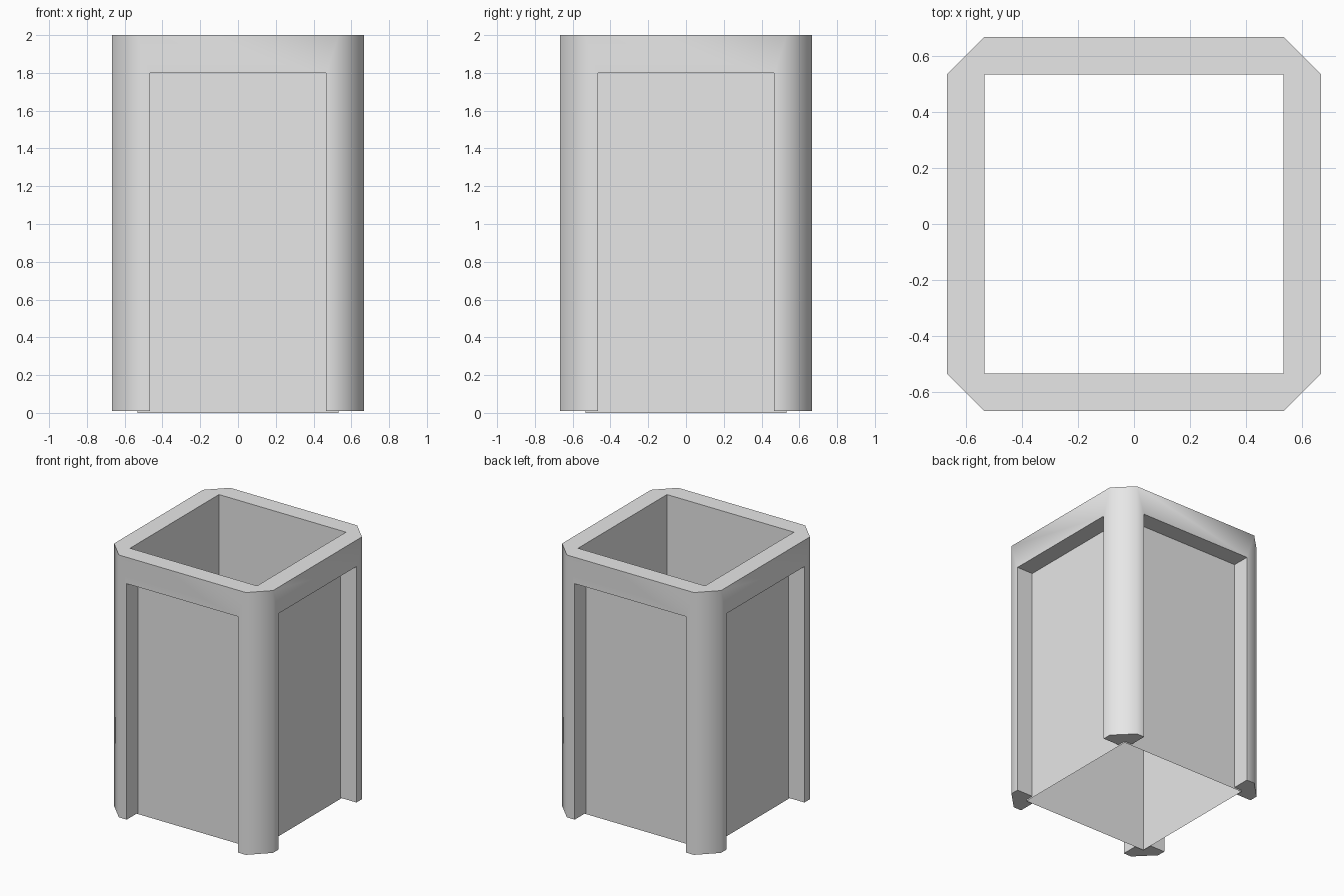
import bpy, bmesh, math
from mathutils import Matrix, Vector

if "Cube" in bpy.data.objects:
    bpy.data.objects.remove(bpy.data.objects["Cube"])

OUT, INN, GAP = 0.667, 0.533, 0.467   # outer face, inner face, half opening
BOT, LINTEL, TOP = 0.01, 1.8, 2.0

grey = bpy.data.materials.new("light grey")
grey.diffuse_color = (0.8, 0.8, 0.8, 1)
grey.use_nodes = True
grey.node_tree.nodes["Principled BSDF"].inputs["Base Color"].default_value = grey.diffuse_color


def build(name, faces, smooth):
    """Repeat one side's faces around the four sides and weld them."""
    bm = bmesh.new()
    for k in range(4):
        rot = Matrix.Rotation(k * math.pi / 2, 3, 'Z')
        for f in faces:
            bm.faces.new([bm.verts.new(rot @ Vector(p)) for p in f])
    bmesh.ops.remove_doubles(bm, verts=bm.verts, dist=1e-4)
    bmesh.ops.recalc_face_normals(bm, faces=bm.faces)
    me = bpy.data.meshes.new(name)
    bm.to_mesh(me)
    bm.free()
    me.materials.append(grey)
    if smooth:
        me.shade_smooth()
        me.set_sharp_from_angle(angle=math.radians(50))
    ob = bpy.data.objects.new(name, me)
    bpy.context.collection.objects.link(ob)
    return ob


def arch(y):
    """Doorway-shaped face: two legs and the band above."""
    pts = [(-INN, BOT), (-GAP, BOT), (-GAP, LINTEL), (GAP, LINTEL),
           (GAP, BOT), (INN, BOT), (INN, TOP), (-INN, TOP)]
    return [(x, y, z) for x, z in pts]


def flat(z, pts):
    return [(x, y, z) for x, y in pts]


def reveal(a, b):
    """Strip between outer and inner face along an opening edge."""
    return [(a[0], -OUT, a[1]), (b[0], -OUT, b[1]),
            (b[0], -INN, b[1]), (a[0], -INN, a[1])]


# Frame: chamfered corner legs joined by a top band
frame_side = [
    arch(-OUT), arch(-INN),
    [(INN, -OUT, BOT), (OUT, -INN, BOT), (OUT, -INN, TOP), (INN, -OUT, TOP)],
    flat(TOP, [(-INN, -OUT), (INN, -OUT), (INN, -INN), (-INN, -INN)]),
    flat(TOP, [(INN, -OUT), (OUT, -INN), (INN, -INN)]),
    flat(BOT, [(GAP, -OUT), (INN, -OUT), (OUT, -INN), (OUT, -GAP),
               (INN, -GAP), (INN, -INN), (GAP, -INN)]),
    reveal((-GAP, BOT), (-GAP, LINTEL)),
    reveal((-GAP, LINTEL), (GAP, LINTEL)),
    reveal((GAP, LINTEL), (GAP, BOT)),
]
build("frame", frame_side, True)

# Inner panels: thin open sleeve closing the four openings
P = 0.531
build("inner_panels", [[(-P, -P, 0), (P, -P, 0), (P, -P, 1.805), (-P, -P, 1.805)]], False)
